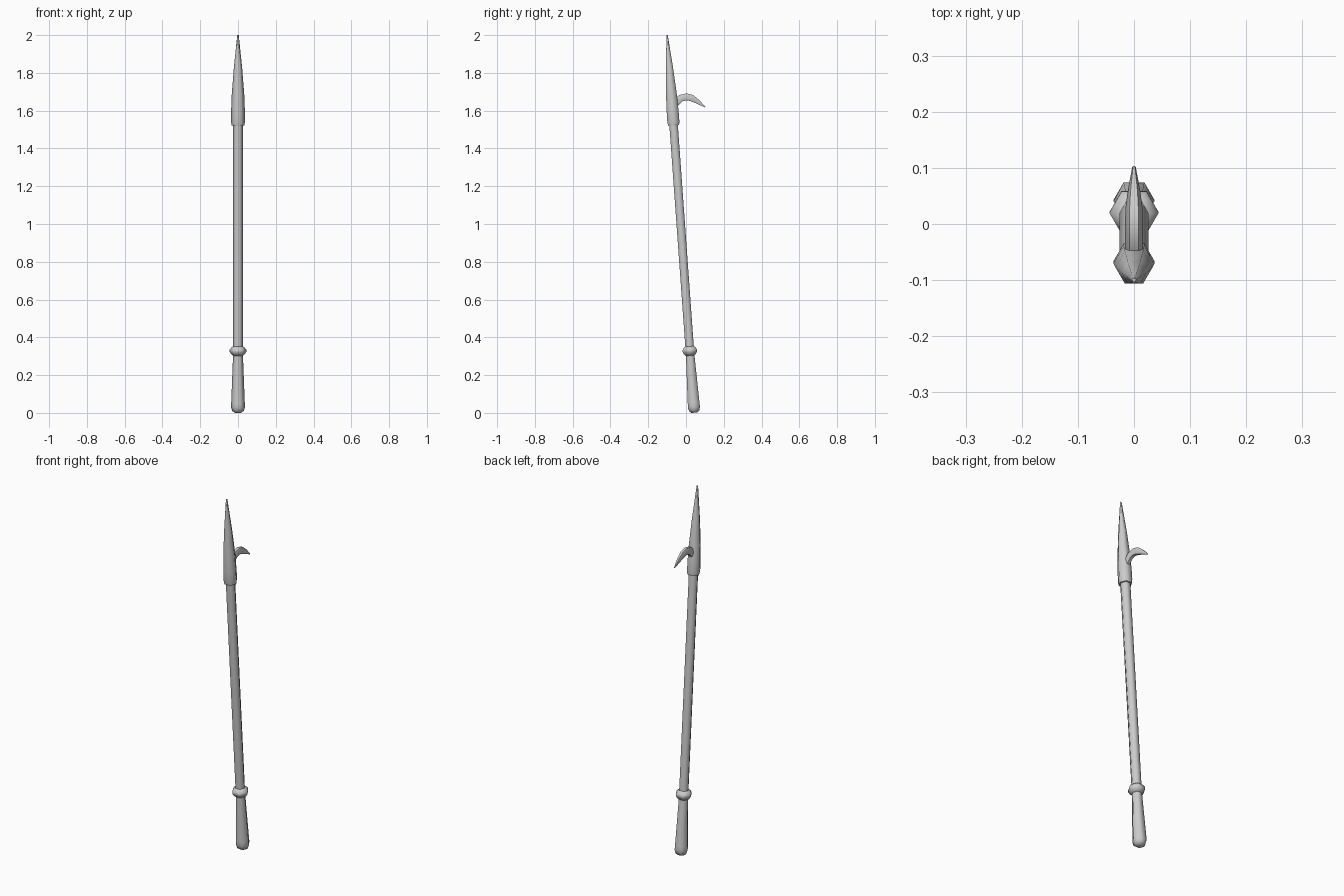
import bpy, bmesh, math
from mathutils import Vector, Matrix

if "Cube" in bpy.data.objects:
    bpy.data.objects.remove(bpy.data.objects["Cube"])

SIDES = 6
TILT = math.atan(0.072)
PLACE = Matrix.Translation((0, 0.044, 0.001)) @ Matrix.Rotation(TILT, 4, 'X')


def loft(name, sections, matrix=Matrix.Identity(4)):
    """Skin six-sided rings; section = (centre, x radius, other radius, other axis)."""
    bm = bmesh.new()
    rings = []
    for c, rx, rn, n in sections:
        ring = []
        for i in range(SIDES):
            a = math.tau * i / SIDES
            p = Vector(c) + Vector((rx * math.cos(a), 0, 0)) + n * rn * math.sin(a)
            ring.append(bm.verts.new(matrix @ p))
        rings.append(ring)
    for a, b in zip(rings, rings[1:]):
        for i in range(SIDES):
            j = (i + 1) % SIDES
            bm.faces.new((a[i], a[j], b[j], b[i]))
    bm.faces.new(rings[0])
    bm.faces.new(rings[-1])
    bmesh.ops.recalc_face_normals(bm, faces=bm.faces)
    mesh = bpy.data.meshes.new(name)
    bm.to_mesh(mesh)
    bm.free()
    obj = bpy.data.objects.new(name, mesh)
    bpy.context.collection.objects.link(obj)
    bpy.ops.object.select_all(action='DESELECT')
    obj.select_set(True)
    bpy.context.view_layer.objects.active = obj
    bpy.ops.object.shade_smooth_by_angle(angle=math.radians(62))
    return obj


def turned(name, profile):
    """Part turned along the tilted axis; profile = (radius, height)."""
    y = Vector((0, 1, 0))
    return loft(name, [((0, 0, z), r, r, y) for r, z in profile], PLACE)


# Handle with rounded butt
turned("handle", [(0.018, 0.0), (0.031, 0.010), (0.037, 0.028),
                  (0.036, 0.05), (0.026, 0.31)])
# Collar ring
turned("collar", [(0.027, 0.303), (0.037, 0.312), (0.044, 0.324), (0.044, 0.334),
                  (0.036, 0.345), (0.027, 0.352)])
# Long shaft
turned("shaft", [(0.026, 0.33), (0.026, 1.56)])
# Spear head
turned("spear_head", [(0.034, 1.525), (0.037, 1.545), (0.0365, 1.60), (0.033, 1.69),
                      (0.022, 1.83), (0.004, 2.004)])

# Side hook: (y, z, half width, half thickness) along its curve
hook = [(-0.075, 1.622, 0.016, 0.024), (-0.048, 1.648, 0.016, 0.023),
        (-0.026, 1.667, 0.016, 0.021), (0.003, 1.673, 0.016, 0.021),
        (0.030, 1.667, 0.015, 0.020), (0.060, 1.649, 0.011, 0.014),
        (0.102, 1.619, 0.003, 0.003)]
sections = []
for i, (y, z, w, t) in enumerate(hook):
    a, b = hook[max(i - 1, 0)], hook[min(i + 1, len(hook) - 1)]
    normal = Vector((0, a[1] - b[1], b[0] - a[0])).normalized()
    sections.append(((0, y, z), w, t, normal))
loft("side_hook", sections)
